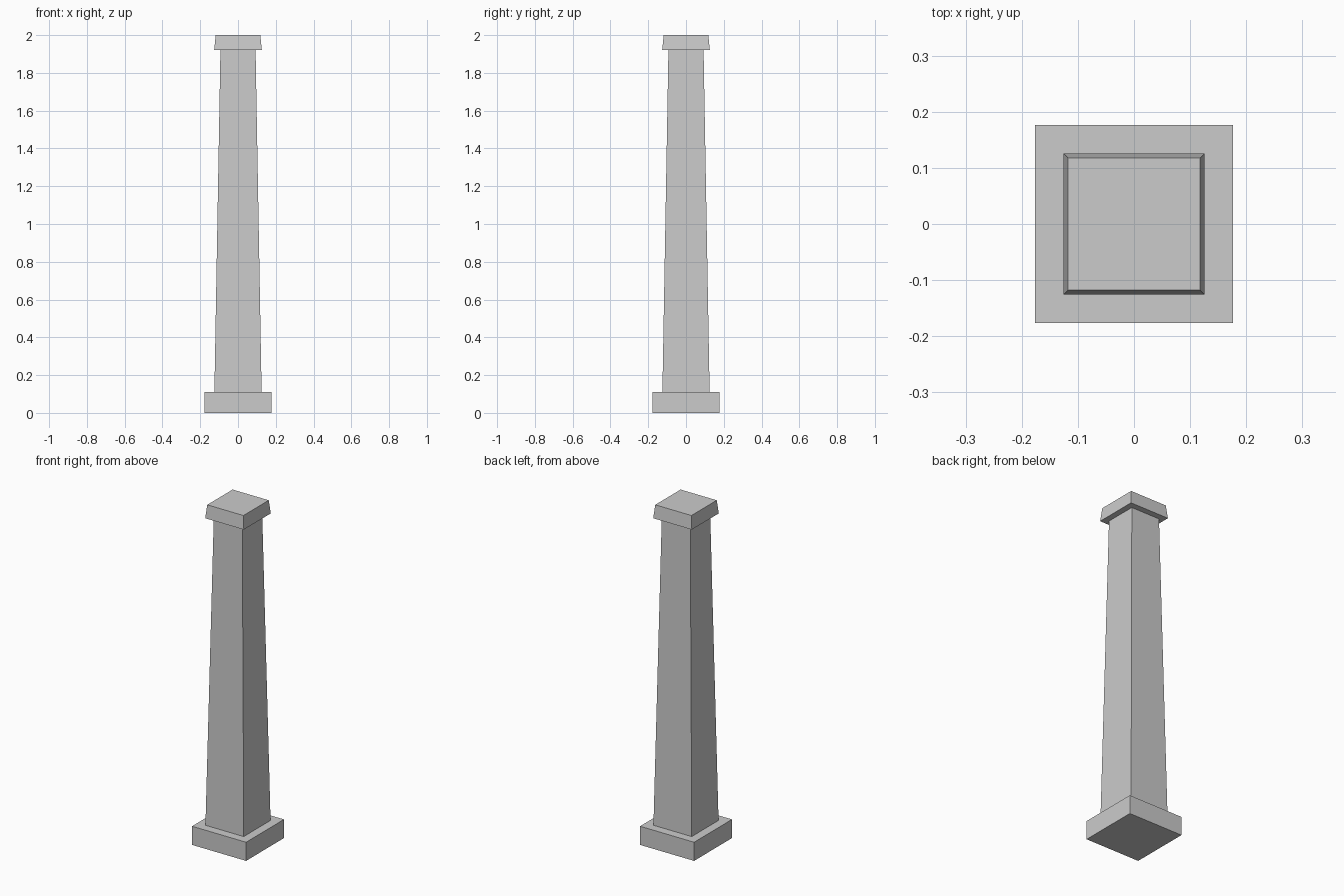
import bpy, bmesh

if "Cube" in bpy.data.objects:
    bpy.data.objects.remove(bpy.data.objects["Cube"])


def square_frustum(name, z0, z1, half0, half1):
    """Four-sided block tapering from half0 at z0 to half1 at z1."""
    bm = bmesh.new()
    bmesh.ops.create_cube(bm, size=2)
    for v in bm.verts:
        top = v.co.z > 0
        half = half1 if top else half0
        v.co.x *= half
        v.co.y *= half
        v.co.z = z1 if top else z0
    mesh = bpy.data.meshes.new(name)
    bm.to_mesh(mesh)
    bm.free()
    obj = bpy.data.objects.new(name, mesh)
    bpy.context.collection.objects.link(obj)
    return obj


# Square plinth, tapered shaft and sloped cap
square_frustum("plinth", 0.0, 0.11, 0.1765, 0.1765)
square_frustum("shaft", 0.11, 1.92, 0.125, 0.093)
square_frustum("cap", 1.922, 2.0, 0.126, 0.118)
bpy.data.objects["shaft"].data.vertices.update()
